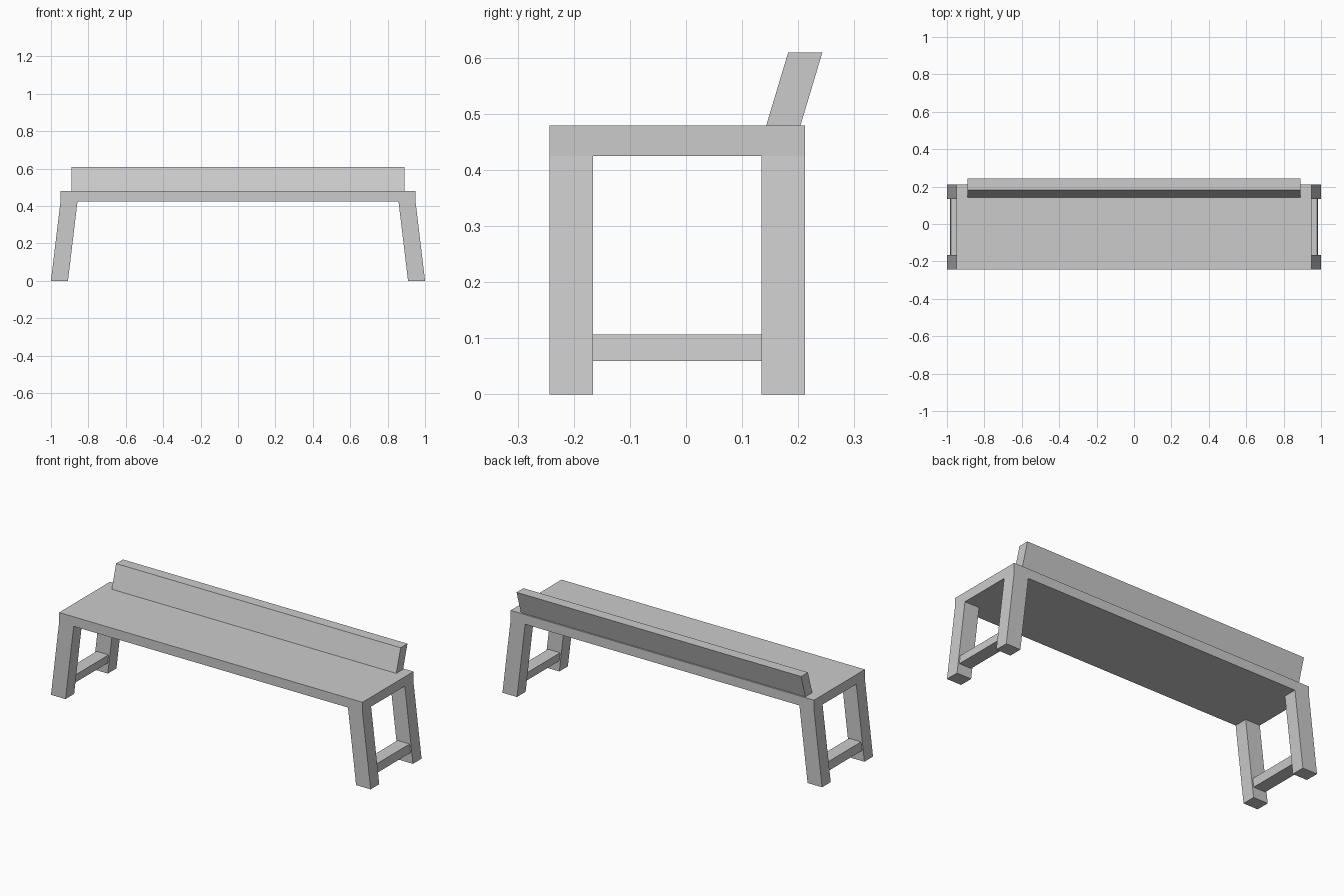
import bpy

if "Cube" in bpy.data.objects:
    bpy.data.objects.remove(bpy.data.objects["Cube"])

SEAT_BOTTOM, SEAT_TOP = 0.425, 0.479
FRONT, BACK = -0.243, 0.212
LEG_DEPTH = 0.077
SPLAY = 0.051 / SEAT_BOTTOM      # inward x shift of the legs per unit height


def prism(name, bottom, top, z0, z1):
    """Six-sided block between two rectangles (x0, x1, y0, y1) at z0 and z1."""
    verts = []
    for (x0, x1, y0, y1), z in ((bottom, z0), (top, z1)):
        verts += [(x0, y0, z), (x1, y0, z), (x1, y1, z), (x0, y1, z)]
    faces = [(3, 2, 1, 0), (4, 5, 6, 7)]
    faces += [(i, (i + 1) % 4, (i + 1) % 4 + 4, i + 4) for i in range(4)]
    mesh = bpy.data.meshes.new(name)
    mesh.from_pydata(verts, [], faces)
    obj = bpy.data.objects.new(name, mesh)
    bpy.context.collection.objects.link(obj)
    return obj


def splayed(name, x0, x1, y0, y1, z0, z1):
    """Block leaning inward with the legs, mirrored to both ends of the bench."""
    a, b = SPLAY * z0, SPLAY * z1
    obj = prism(name, (x0 - a, x1 - a, y0, y1), (x0 - b, x1 - b, y0, y1), z0, z1)
    obj.modifiers.new("both_ends", 'MIRROR').use_axis[0] = True
    return obj


# Seat slab
seat = (-0.949, 0.949, FRONT, BACK)
prism("seat", seat, seat, SEAT_BOTTOM, SEAT_TOP)

# Low reclined backrest
prism("backrest", (-0.89, 0.89, 0.143, 0.204), (-0.89, 0.89, 0.182, 0.243),
      SEAT_TOP, 0.609)

# Splayed legs
splayed("front_leg", 0.909, 1.0, FRONT, FRONT + LEG_DEPTH, 0, SEAT_BOTTOM)
splayed("back_leg", 0.909, 1.0, BACK - LEG_DEPTH, BACK, 0, SEAT_BOTTOM)

# Stretchers between the legs at each end, slightly inset
splayed("stretcher", 0.917, 0.992, FRONT + LEG_DEPTH, BACK - LEG_DEPTH, 0.059, 0.107)
